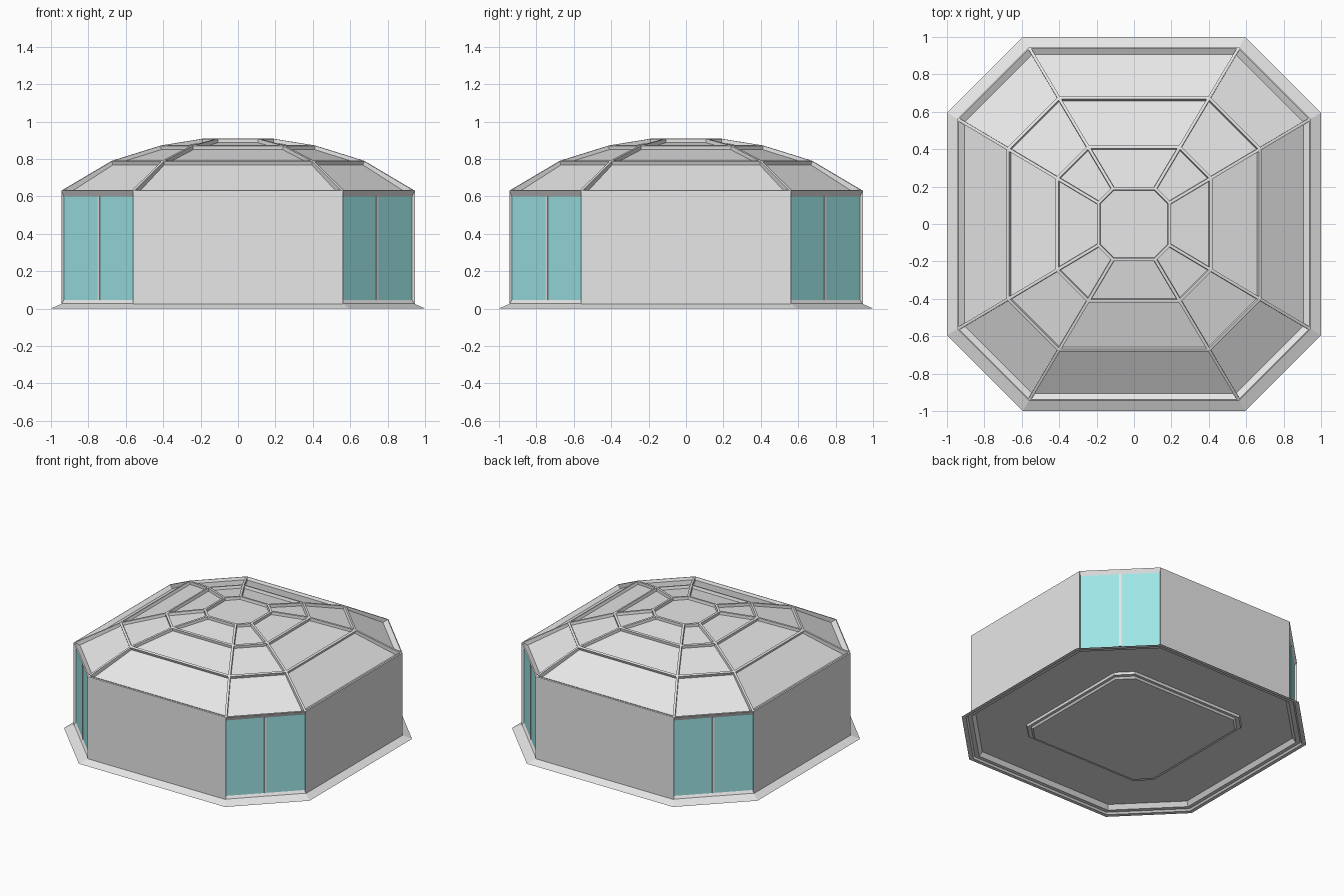
import bpy
import bmesh
from mathutils import Vector

cube = bpy.data.objects.get("Cube")
if cube:
    bpy.data.objects.remove(cube, do_unlink=True)

UP = Vector((0, 0, 1))
CORNER = 0.595  # half length of a long side relative to the half width
EAVES, WALL = 0.63, 0.945


def material(name, colour):
    mat = bpy.data.materials.new(name)
    mat.use_nodes = True
    mat.diffuse_color = (*colour, 1)
    bsdf = next(n for n in mat.node_tree.nodes if n.type == 'BSDF_PRINCIPLED')
    bsdf.inputs["Base Color"].default_value = (*colour, 1)
    return mat


GREY = material("light grey", (0.8, 0.8, 0.8))
GLASS = material("aqua glass", (0.36, 0.84, 0.85))


def octagon(a, z, ratio=CORNER):
    b = a * ratio
    pairs = ((a, -b), (a, b), (b, a), (-b, a), (-a, b), (-a, -b), (-b, -a), (b, -a))
    return [Vector((x, y, z)) for x, y in pairs]


def ring(bm, a, z, ratio=CORNER):
    return [bm.verts.new(p) for p in octagon(a, z, ratio)]


def bridge(bm, low, high):
    return [bm.faces.new((low[i], low[(i + 1) % 8], high[(i + 1) % 8], high[i]))
            for i in range(8)]


def finish(bm, name, *mats):
    mesh = bpy.data.meshes.new(name)
    bm.to_mesh(mesh)
    bm.free()
    for mat in mats:
        mesh.materials.append(mat)
    obj = bpy.data.objects.new(name, mesh)
    bpy.context.collection.objects.link(obj)
    return obj


# Base: sloping skirt, underside rim and recessed floor
bm = bmesh.new()
profile = ((0.92, 0.042), (0.94, 0.012), (0.965, 0.012), (0.975, 0), (1, 0), (0.94, 0.027))
rings = [ring(bm, a, z) for a, z in profile]
bm.faces.new(rings[0][::-1])
for low, high in zip(rings, rings[1:]):
    bridge(bm, low, high)
finish(bm, "base", GREY)

# Stepped plinth under the floor
bm = bmesh.new()
steps = ((0.52, 0.012), (0.53, 0.025), (0.55, 0.025), (0.555, 0.045))
rings = [ring(bm, a, z, 0.82) for a, z in steps]
bm.faces.new(rings[0][::-1])
for low, high in zip(rings, rings[1:]):
    bridge(bm, low, high)
finish(bm, "floor_plinth", GREY)

# Four plain long walls
bm = bmesh.new()
faces = bridge(bm, ring(bm, WALL, 0.02), ring(bm, WALL, EAVES))
bmesh.ops.delete(bm, geom=faces[1::2], context='FACES')
finish(bm, "long_walls", GREY)

# Corner windows: shallow sloping frame, glass and centre mullion
corners = octagon(WALL, 0)
for i, side in ((1, "back_left"), (3, "back_right"), (5, "front_right"), (7, "front_left")):
    p, q = corners[i], corners[(i + 1) % 8]
    along = (q - p).normalized()
    out = along.cross(UP)
    bm = bmesh.new()
    outer = [bm.verts.new(v) for v in
             (p + UP * 0.02, q + UP * 0.02, q + UP * EAVES, p + UP * EAVES)]
    edge, back = along * 0.004, out * 0.015
    inner = [bm.verts.new(v - back) for v in
             (p + edge + UP * 0.045, q - edge + UP * 0.045,
              q - edge + UP * 0.6, p + edge + UP * 0.6)]
    for k in range(4):
        n = (k + 1) % 4
        bm.faces.new((outer[k], outer[n], inner[n], inner[k]))
    bm.faces.new(inner).material_index = 1
    finish(bm, side + "_window", GREY, GLASS)

    bm = bmesh.new()
    bmesh.ops.create_cube(bm, size=1)
    centre = (p + q) / 2 - back
    for v in bm.verts:
        x, y, z = v.co
        v.co = centre + along * x * 0.016 + out * y * 0.008 + UP * (0.3225 + z * 0.555)
    bmesh.ops.recalc_face_normals(bm, faces=bm.faces)
    finish(bm, side + "_mullion", GREY)

# Faceted dome: each panel is sunk between narrow ribs
bm = bmesh.new()
tiers = ((WALL, EAVES), (0.675, 0.79), (0.412, 0.872), (0.19, 0.908))
rings = [ring(bm, a, z) for a, z in tiers]
panels = [bridge(bm, low, high) for low, high in zip(rings, rings[1:])]
lowest = panels[0]
panels = [f for tier in panels for f in tier] + [bm.faces.new(rings[-1])]
bm.normal_update()
bmesh.ops.inset_individual(bm, faces=panels, thickness=0.008, use_even_offset=True)
bmesh.ops.inset_individual(bm, faces=panels, thickness=0.003, depth=-0.02,
                           use_even_offset=True)
# The eaves panels sink deeper along their lower edge
for face in lowest:
    for v in sorted(face.verts, key=lambda v: v.co.z)[:2]:
        v.co.x *= 0.98
        v.co.y *= 0.98
finish(bm, "dome_roof", GREY)
